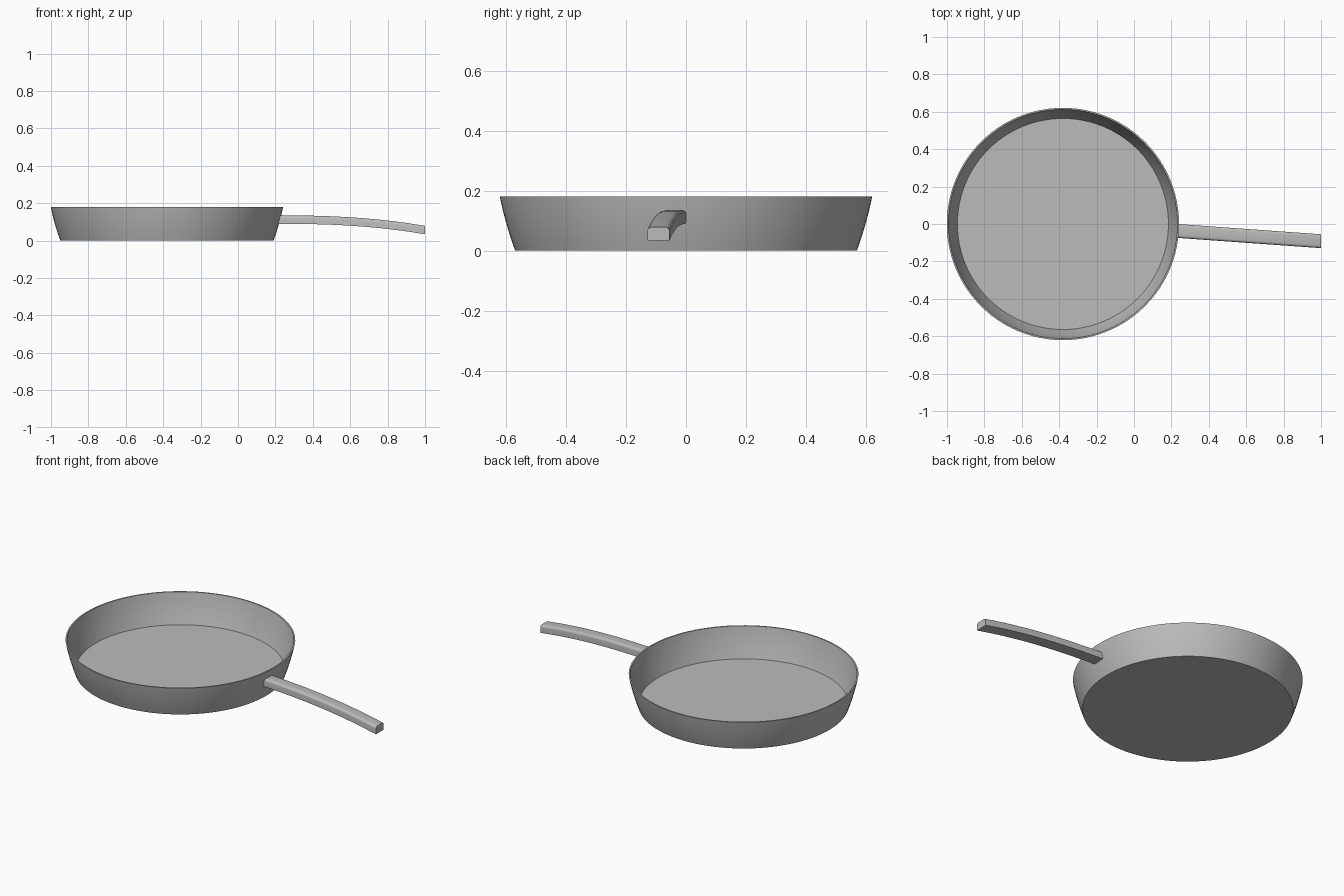
import bpy, bmesh, math

cube = bpy.data.objects.get("Cube")
if cube:
    bpy.data.objects.remove(cube, do_unlink=True)

grey = bpy.data.materials.new("pan grey")
grey.use_nodes = True
colour = (0.5, 0.5, 0.5, 1)
grey.diffuse_color = colour
grey.node_tree.nodes["Principled BSDF"].inputs["Base Color"].default_value = colour


def skin(name, rings, angle, closed=False):
    """Join equal rings of points into a capped tube."""
    bm = bmesh.new()
    loops = [[bm.verts.new(p) for p in ring] for ring in rings]
    for a, b in zip(loops, loops[1:]):
        for i in range(len(a)):
            j = (i + 1) % len(a)
            bm.faces.new((a[i], a[j], b[j], b[i]))
    bm.faces.new(loops[0])
    bm.faces.new(loops[-1])
    bmesh.ops.recalc_face_normals(bm, faces=bm.faces)
    mesh = bpy.data.meshes.new(name)
    bm.to_mesh(mesh)
    bm.free()
    mesh.materials.append(grey)
    obj = bpy.data.objects.new(name, mesh)
    bpy.context.collection.objects.link(obj)
    bpy.ops.object.select_all(action='DESELECT')
    obj.select_set(True)
    bpy.context.view_layer.objects.active = obj
    bpy.ops.object.shade_smooth_by_angle(angle=math.radians(angle))
    return obj


# Pan body: flared wall, thin rim and inner floor
CENTRE_X, HEIGHT, WALL, FLOOR = -0.38, 0.18, 0.008, 0.006
SIDES, STEPS = 96, 8


def wall_radius(z):
    t = z / HEIGHT
    return 0.57 + 0.066 * t - 0.015 * t * t


def circle(r, z):
    angles = [2 * math.pi * i / SIDES for i in range(SIDES)]
    return [(CENTRE_X + r * math.cos(a), r * math.sin(a), z) for a in angles]


outer = [HEIGHT * i / STEPS for i in range(STEPS + 1)]
inner = [FLOOR + (HEIGHT - FLOOR) * i / STEPS for i in range(STEPS, -1, -1)]
skin("pan_body", [circle(wall_radius(z), z) for z in outer]
     + [circle(wall_radius(z) - WALL, z) for z in inner], 35)

# Handle: bar with rounded top edges, drooping towards its tip
WIDTH, THICK, ROUND = 0.074, 0.045, 0.014
START, END = 0.215, 1.0
section = [(-WIDTH / 2, 0), (WIDTH / 2, 0)]
for side, first in ((1, 0), (-1, 90)):
    for k in range(5):
        a = math.radians(first + 22.5 * k)
        section.append((side * (WIDTH / 2 - ROUND) + ROUND * math.cos(a),
                        THICK - ROUND + ROUND * math.sin(a)))

rings = []
for i in range(17):
    t = i / 16
    x = START + (END - START) * t
    y = -0.036 - 0.056 * t
    z = 0.09 - 0.056 * t ** 2.4
    lean = 0.25 if i == 0 else 0   # root follows the slope of the wall
    rings.append([(x + lean * v, y + u, z + v) for u, v in section])
skin("handle", rings, 35)
